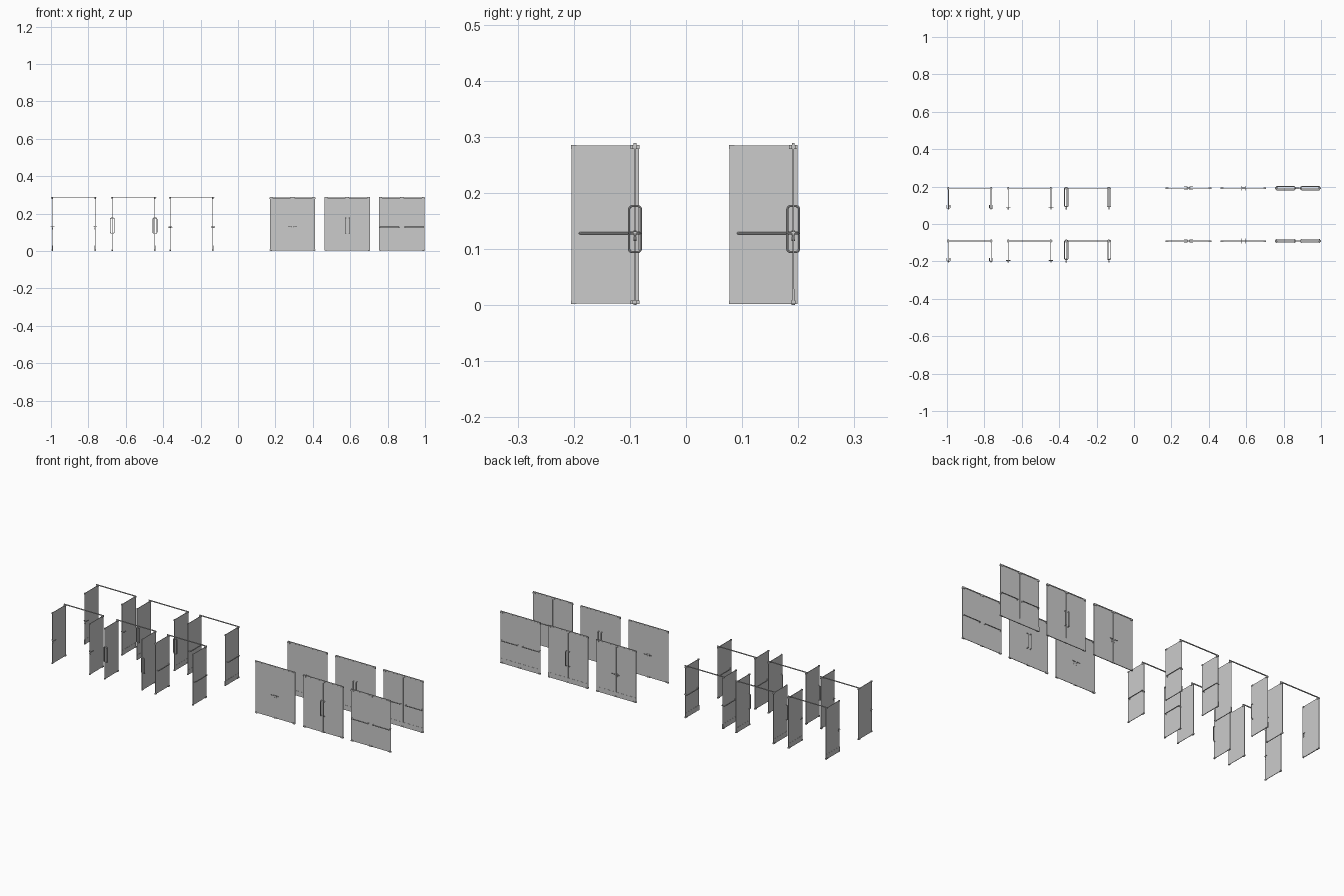
import bpy, bmesh, math
from mathutils import Matrix, Vector

if "Cube" in bpy.data.objects:
    bpy.data.objects.remove(bpy.data.objects["Cube"])

EDGE, FREE = -0.0075, 0.1135      # leaf ends measured from the pivot
HALF = 0.1215                     # half width of a doorway
TOP = 0.285


def box(name, lo, hi, mat):
    lo, hi = Vector(lo), Vector(hi)
    bm = bmesh.new()
    size = hi - lo
    bmesh.ops.create_cube(bm, size=1, matrix=Matrix.Translation((lo + hi) / 2)
                          @ Matrix.Diagonal((*size, 1)))
    me = bpy.data.meshes.new(name)
    bm.to_mesh(me)
    bm.free()
    ob = bpy.data.objects.new(name, me)
    ob.matrix_world = mat
    bpy.context.collection.objects.link(ob)


def tube(name, pts, radius, mat, closed=False):
    cu = bpy.data.curves.new(name, 'CURVE')
    cu.dimensions = '3D'
    cu.bevel_depth = radius
    cu.bevel_resolution = 2
    cu.use_fill_caps = True
    sp = cu.splines.new('POLY')
    sp.points.add(len(pts) - 1)
    for p, co in zip(sp.points, pts):
        p.co = (*co, 1)
    sp.use_cyclic_u = closed
    sp.use_smooth = True
    tmp = bpy.data.objects.new(name, cu)
    me = bpy.data.meshes.new_from_object(tmp)
    bpy.data.objects.remove(tmp)
    ob = bpy.data.objects.new(name, me)
    ob.matrix_world = mat
    bpy.context.collection.objects.link(ob)


def rounded_rect(a, b, r, n=5):
    """2D loop of half sizes a, b with corner radius r."""
    pts = []
    for k, (sx, sy) in enumerate([(1, 1), (-1, 1), (-1, -1), (1, -1)]):
        for i in range(n + 1):
            t = math.pi / 2 * (k + i / n)
            pts.append((sx * (a - r) + r * math.cos(t), sy * (b - r) + r * math.sin(t)))
    return pts


def rosettes(x, z, mat):
    # round plates clamping the glass on both sides
    tube("handle_rosette", [(x, -0.003, z), (x, 0.003, z)], 0.0042, mat)


def handle(style, mat):
    if style == 0:      # lever pair
        x0, x1, y, z = FREE - 0.006, FREE - 0.023, 0.0085, 0.129
        tube("lever_handle", [(x1, y, z), (x0 - 0.002, y, z), (x0, y - 0.002, z),
                              (x0, 0.002 - y, z), (x0 - 0.002, -y, z), (x1, -y, z)],
             0.0017, mat)
        rosettes(x0, z, mat)
        rosettes(x0, z - 0.011, mat)
    elif style == 1:    # vertical pull loop through the glass
        x, zc = FREE - 0.009, 0.1355
        tube("pull_handle", [(x, p, zc + q) for p, q in rounded_rect(0.0105, 0.041, 0.006)],
             0.002, mat, True)
    else:               # horizontal bar loop
        xc, z = 0.0475, 0.128
        tube("push_bar", [(xc + p, q, z) for p, q in rounded_rect(0.051, 0.0095, 0.006)],
             0.002, mat, True)
        rosettes(xc + 0.051, z, mat)
        rosettes(xc - 0.051 + 0.002, z, mat)


def leaf(style, railed, mat):
    # glass
    box("glass_leaf", (EDGE, -0.0012, 0.003), (FREE, 0.0012, TOP - 0.001), mat)
    # corner fittings
    for x0, x1, t in ((EDGE - 0.0005, 0.0075, 0.004), (FREE - 0.009, FREE + 0.0005, 0.0032)):
        box("top_fitting", (x0, -t, TOP - 0.007), (x1, t, TOP), mat)
        box("bottom_fitting", (x0, -t, 0.002), (x1, t, 0.008), mat)
    # floor pivot
    tube("floor_pivot", [(0, 0, 0), (0, 0, 0.004)], 0.003, mat)
    # bottom rail
    if railed:
        box("bottom_rail", (EDGE, -0.002, 0.002), (FREE, 0.002, 0.029), mat)
    handle(style, mat)


def doorway(cx, cy, style, is_open, railed):
    base = Matrix.Translation((cx, cy, 0))
    # header bar over both leaves
    box("header_bar", (-HALF, -0.0025, TOP), (HALF, 0.0025, TOP + 0.004), base)
    for s in (-1, 1):
        ang = -math.pi / 2 if is_open else (0 if s < 0 else math.pi)
        leaf(style, railed, base @ Matrix.Translation((s * (HALF + EDGE), 0, 0))
             @ Matrix.Rotation(ang, 4, 'Z'))


# open doorways on the left, closed on the right, in two rows
for cy, railed in ((-0.091, False), (0.191, True)):
    for style, cx in enumerate((-0.878, -0.558, -0.248)):
        doorway(cx, cy, style, True, railed)
    for style, cx in enumerate((0.2915, 0.585, 0.8765)):
        doorway(cx, cy, style, False, railed)

# smooth the tubes
for ob in bpy.context.collection.objects:
    ob.select_set(True)
    bpy.context.view_layer.objects.active = ob
bpy.ops.object.shade_smooth_by_angle()
